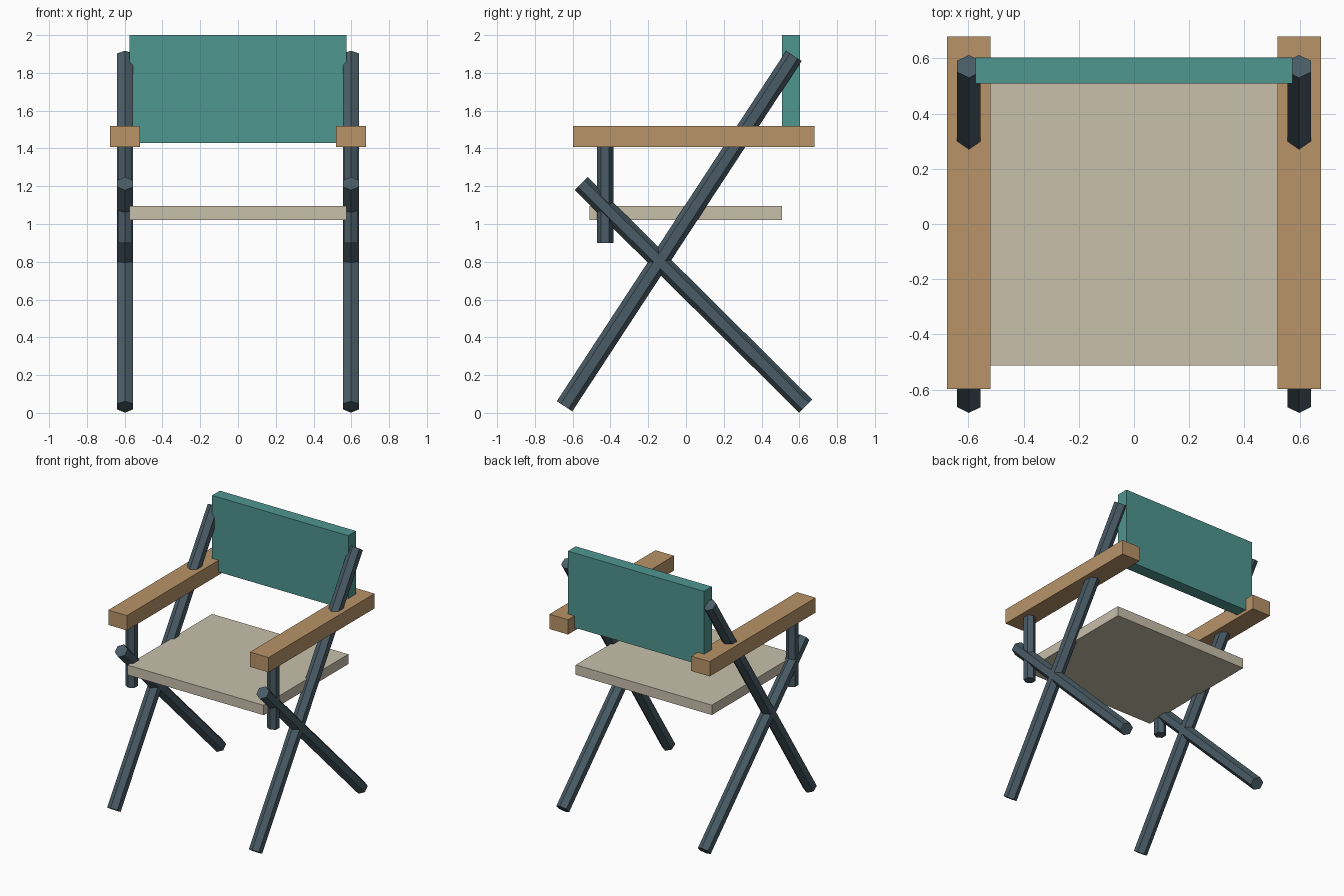
import bpy
import math
from mathutils import Vector, Matrix

cube = bpy.data.objects.get("Cube")
if cube:
    bpy.data.objects.remove(cube, do_unlink=True)


def make_material(name, rgb):
    mat = bpy.data.materials.new(name)
    mat.use_nodes = True
    color = (*rgb, 1.0)
    mat.diffuse_color = color
    mat.node_tree.nodes["Principled BSDF"].inputs["Base Color"].default_value = color
    return mat


teal = make_material("teal canvas", (0.078, 0.305, 0.28))
wood = make_material("tan wood", (0.48, 0.295, 0.138))
cream = make_material("cream canvas", (0.58, 0.525, 0.41))
steel = make_material("slate metal", (0.068, 0.107, 0.133))


def box(name, low, high, mat):
    """Axis-aligned block between two corners."""
    low, high = Vector(low), Vector(high)
    bpy.ops.mesh.primitive_cube_add(size=1, location=(low + high) / 2)
    obj = bpy.context.object
    obj.name = name
    obj.scale = high - low
    obj.data.materials.append(mat)


def hex_bar(name, x, start, end, radius):
    """Six-sided bar in a plane of constant x, with flat sides facing left and right."""
    a, b = Vector((x, *start)), Vector((x, *end))
    axis = (b - a).normalized()
    side = Vector((1, 0, 0))
    bpy.ops.mesh.primitive_cylinder_add(vertices=6, radius=radius, depth=(b - a).length)
    obj = bpy.context.object
    obj.name = name
    # Cylinder corners lie on local y, which stays in the plane of the frame
    rotation = Matrix((side, axis.cross(side), axis)).transposed().to_4x4()
    obj.matrix_world = Matrix.Translation((a + b) / 2) @ rotation
    obj.data.materials.append(steel)


# Canvas seat and backrest
box("seat", (-0.575, -0.512, 1.02), (0.575, 0.509, 1.095), cream)
box("backrest", (-0.575, 0.509, 1.43), (0.575, 0.603, 2.0), teal)

# Side frames: crossed legs, short front post and armrest
for label, s in (("left", 1), ("right", -1)):
    x = 0.598 * s
    hex_bar(label + "_long_leg", x, (-0.643, 0.035), (0.571, 1.89), 0.049)
    hex_bar(label + "_short_leg", x, (0.633, 0.036), (-0.555, 1.214), 0.049)
    hex_bar(label + "_arm_post", x, (-0.428, 0.9), (-0.428, 1.42), 0.043)
    inner, outer = sorted((0.52 * s, 0.677 * s))
    box(label + "_armrest", (inner, -0.598, 1.407), (outer, 0.68, 1.52), wood)
